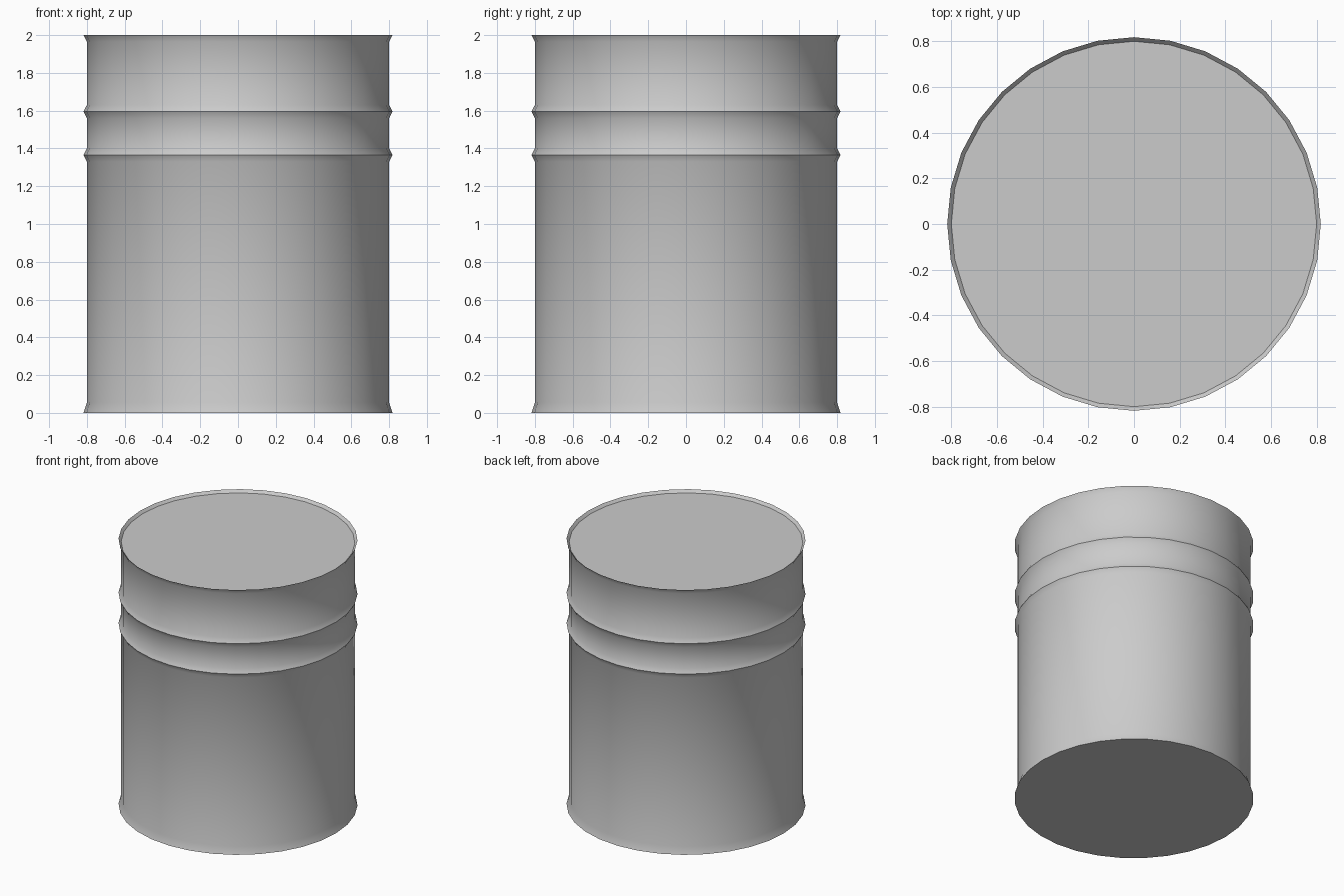
import bpy, bmesh
from math import sin, cos, pi

if "Cube" in bpy.data.objects:
    bpy.data.objects.remove(bpy.data.objects["Cube"])

SIDES = 32
R, RIB = 0.80, 0.818


def rib(z, half=0.035):
    # Ridge sticking out around the wall
    return [(R, z - half), (RIB, z), (R, z + half)]


def lathe(name, profile, sides):
    # Spin a (radius, height) profile around z and cap both ends
    bm = bmesh.new()
    rings = [[bm.verts.new((r * sin(2 * pi * i / sides), -r * cos(2 * pi * i / sides), z))
              for i in range(sides)] for r, z in profile]
    for low, high in zip(rings, rings[1:]):
        for i in range(sides):
            j = (i + 1) % sides
            bm.faces.new((low[i], low[j], high[j], high[i]))
    bm.faces.new(rings[0][::-1])
    bm.faces.new(rings[-1])
    mesh = bpy.data.meshes.new(name)
    bm.to_mesh(mesh)
    bm.free()
    ob = bpy.data.objects.new(name, mesh)
    bpy.context.collection.objects.link(ob)
    bpy.context.view_layer.objects.active = ob
    ob.select_set(True)
    bpy.ops.object.shade_smooth_by_angle(angle=pi / 6)
    return ob


# Flared foot, two ribs, flared rim and slightly sunken lid
profile = [(RIB, 0), (R, 0.055)] + rib(1.365) + rib(1.595)
profile += [(R, 1.965), (RIB, 2.0), (R, 1.98)]
lathe("drum", profile, SIDES)
